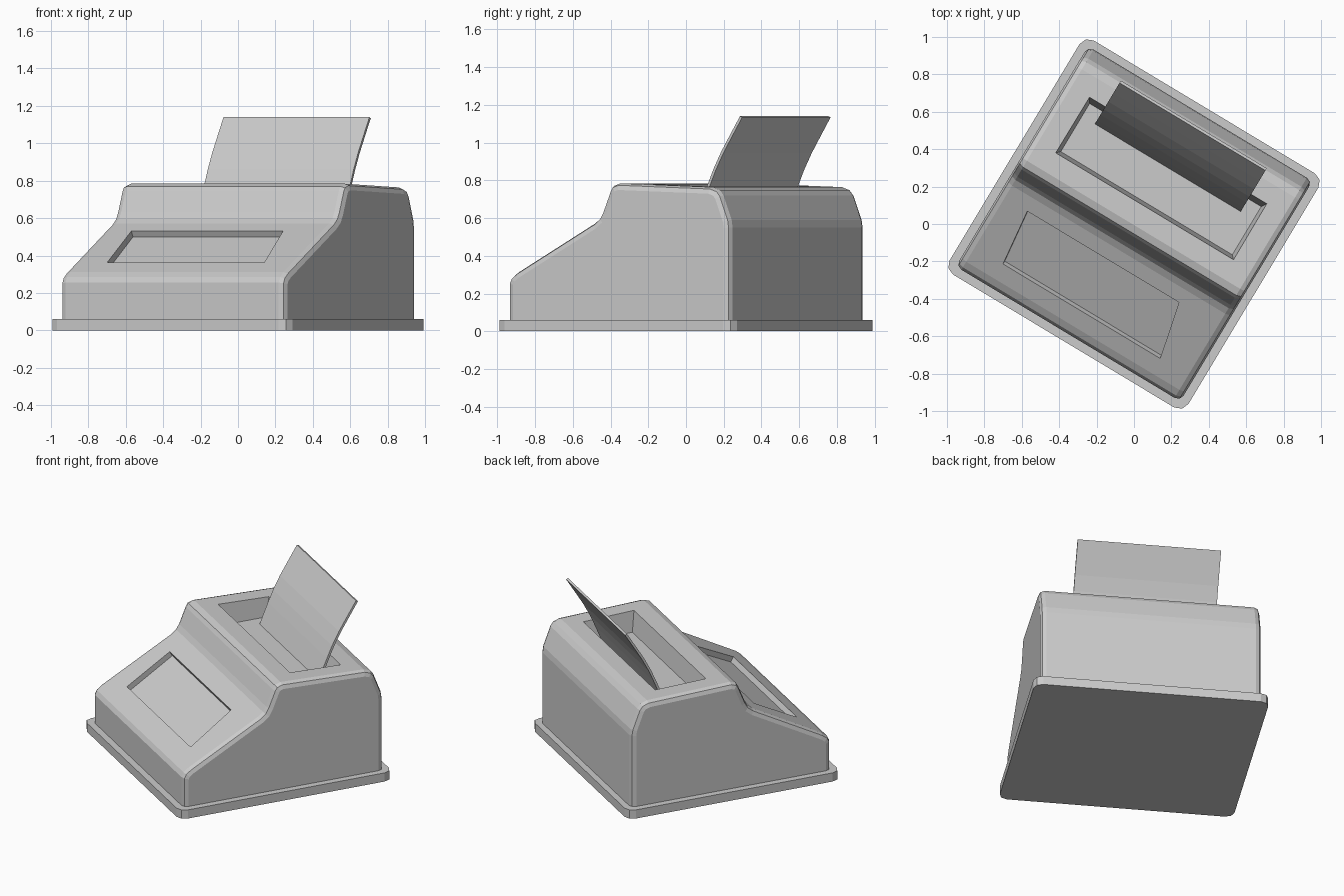
import bpy, bmesh, math
from mathutils import Vector

if "Cube" in bpy.data.objects:
    bpy.data.objects.remove(bpy.data.objects["Cube"])

TURN = math.radians(-31)  # whole model is turned about z


def loft(name, loop_a, loop_b, bevel_if=None, width=0.0, segments=2):
    """Solid between two matching loops, with optional bevel on chosen edges."""
    bm = bmesh.new()
    a = [bm.verts.new(p) for p in loop_a]
    b = [bm.verts.new(p) for p in loop_b]
    n = len(a)
    bm.faces.new(a)
    bm.faces.new(b[::-1])
    for i in range(n):
        j = (i + 1) % n
        bm.faces.new((a[i], b[i], b[j], a[j]))
    bmesh.ops.recalc_face_normals(bm, faces=bm.faces)
    if bevel_if:
        edges = [e for e in bm.edges if bevel_if(e.verts[0].co, e.verts[1].co)]
        bmesh.ops.bevel(bm, geom=edges, offset=width, segments=segments,
                        profile=0.5, affect='EDGES', clamp_overlap=True)
    mesh = bpy.data.meshes.new(name)
    bm.to_mesh(mesh)
    bm.free()
    obj = bpy.data.objects.new(name, mesh)
    bpy.context.collection.objects.link(obj)
    obj.rotation_euler.z = TURN
    return obj


def extrude_x(name, profile, half, **kw):
    return loft(name, [(-half, y, z) for y, z in profile],
                [(half, y, z) for y, z in profile], **kw)


def rect(x, y0, y1, z0, z1):
    return [(-x, y0, z0), (x, y0, z0), (x, y1, z1), (-x, y1, z1)]


def cut(target, cutter):
    cutter.hide_render = True
    bpy.context.view_layer.update()
    mod = target.modifiers.new("cut", 'BOOLEAN')
    mod.operation = 'DIFFERENCE'
    mod.solver = 'EXACT'
    mod.object = cutter
    bpy.context.view_layer.objects.active = target
    bpy.ops.object.modifier_apply(modifier=mod.name)
    bpy.data.objects.remove(cutter)


# Base plate with rounded corners
loft("base_plate", rect(0.745, -0.73, 0.73, 0, 0), rect(0.745, -0.73, 0.73, 0.06, 0.06),
     bevel_if=lambda p, q: abs(p.z - q.z) > 0.01, width=0.055)

# Housing: stepped side profile, rounded along both side outlines
profile = [(-0.685, 0.01), (-0.685, 0.255), (-0.67, 0.285), (-0.635, 0.312),
           (-0.16, 0.572), (-0.125, 0.60), (-0.105, 0.635), (-0.06, 0.745),
           (-0.045, 0.77), (-0.005, 0.784), (0.565, 0.764), (0.61, 0.748),
           (0.632, 0.72), (0.682, 0.59), (0.688, 0.55), (0.688, 0.01)]
housing = extrude_x("housing", profile, 0.70,
                    bevel_if=lambda p, q: abs(p.x - q.x) < 0.01, width=0.035)

# Sunken panel on the sloping front
normal = Vector((0, -0.48, 0.876))
panel = [Vector(p) for p in ((-0.49, -0.543, 0.36), (0.49, -0.543, 0.36),
                             (0.422, -0.235, 0.53), (-0.524, -0.235, 0.53))]
cut(housing, loft("panel_cutter", [p - normal * 0.035 for p in panel],
                  [p + normal * 0.06 for p in panel]))

# Paper well in the top
cut(housing, loft("well_cutter", rect(0.535, 0.13, 0.43, 0.64, 0.64),
                  rect(0.56, 0.105, 0.47, 0.82, 0.82)))

# Curved paper sheet leaning back out of the well
front = [(0.335, 0.60), (0.375, 0.70), (0.408, 0.78), (0.443, 0.86),
         (0.49, 0.95), (0.545, 1.04), (0.607, 1.14)]
back = [(y + 0.014, z - 0.006) for y, z in reversed(front)]
extrude_x("paper_sheet", front + back, 0.455)
